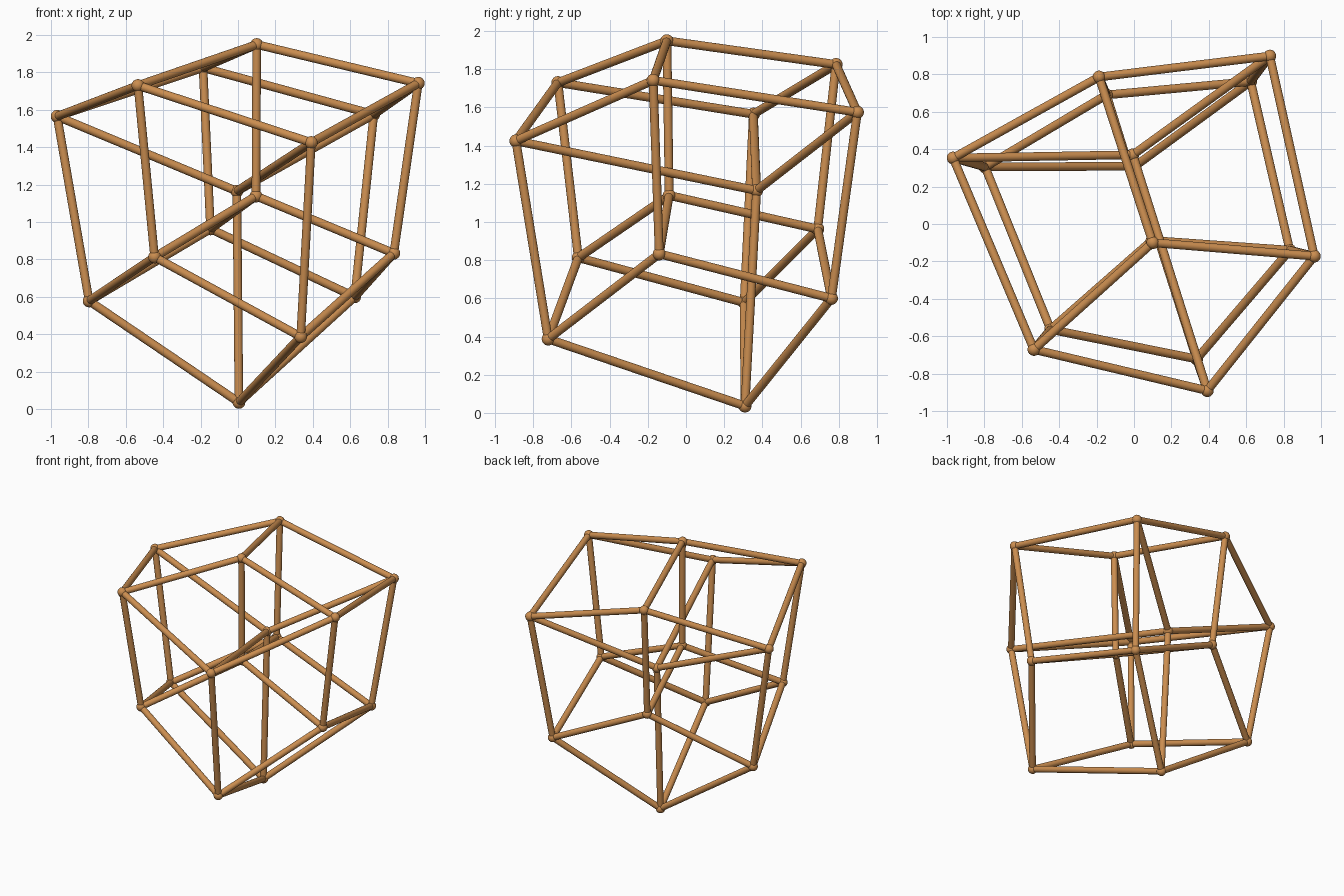
import bpy
import math
from mathutils import Vector

default_cube = bpy.data.objects.get("Cube")
if default_cube:
    bpy.data.objects.remove(default_cube, do_unlink=True)

ROD_RADIUS = 0.023
BALL_RADIUS = 0.034

# Single warm wood colour
wood = bpy.data.materials.new("warm_orange_wood")
wood.use_nodes = True
colour = (0.60, 0.27, 0.08, 1.0)
wood.diffuse_color = colour
wood.node_tree.nodes["Principled BSDF"].inputs["Base Color"].default_value = colour

# Corners of the two skewed cubes: six around the rim, then the near and far hubs
upper = [Vector(p) for p in (
    (-0.967, 0.353, 1.565), (-0.535, -0.671, 1.73), (0.392, -0.891, 1.425),
    (0.964, -0.172, 1.742), (0.726, 0.898, 1.575), (-0.187, 0.786, 1.825),
    (-0.006, 0.37, 1.165), (0.10, -0.10, 1.949))]
lower = [Vector(p) for p in (
    (-0.796, 0.305, 0.578), (-0.446, -0.564, 0.813), (0.335, -0.722, 0.387),
    (0.833, -0.14, 0.833), (0.624, 0.762, 0.60), (-0.147, 0.69, 0.963),
    (0.005, 0.309, 0.036), (0.096, -0.088, 1.139))]


def finish(name):
    obj = bpy.context.object
    obj.name = name
    obj.data.materials.append(wood)
    bpy.ops.object.shade_smooth_by_angle(angle=math.radians(40))


def rod(name, start, end):
    span = end - start
    bpy.ops.mesh.primitive_cylinder_add(
        vertices=24, radius=ROD_RADIUS, depth=span.length,
        location=(start + end) / 2,
        rotation=span.to_track_quat('Z', 'Y').to_euler())
    finish(name)


def ball(name, centre):
    bpy.ops.mesh.primitive_uv_sphere_add(
        segments=24, ring_count=16, radius=BALL_RADIUS, location=centre)
    finish(name)


# Rim rods, spokes to the two hubs, and corner balls of each cube
for label, corners in (("upper", upper), ("lower", lower)):
    for i in range(6):
        rod(f"{label}_rim_rod", corners[i], corners[(i + 1) % 6])
        rod(f"{label}_spoke_rod", corners[i], corners[6 + i % 2])
    for corner in corners:
        ball(f"{label}_corner_ball", corner)

# Rods joining matching corners of the two cubes
for top, bottom in zip(upper, lower):
    rod("connecting_rod", bottom, top)
